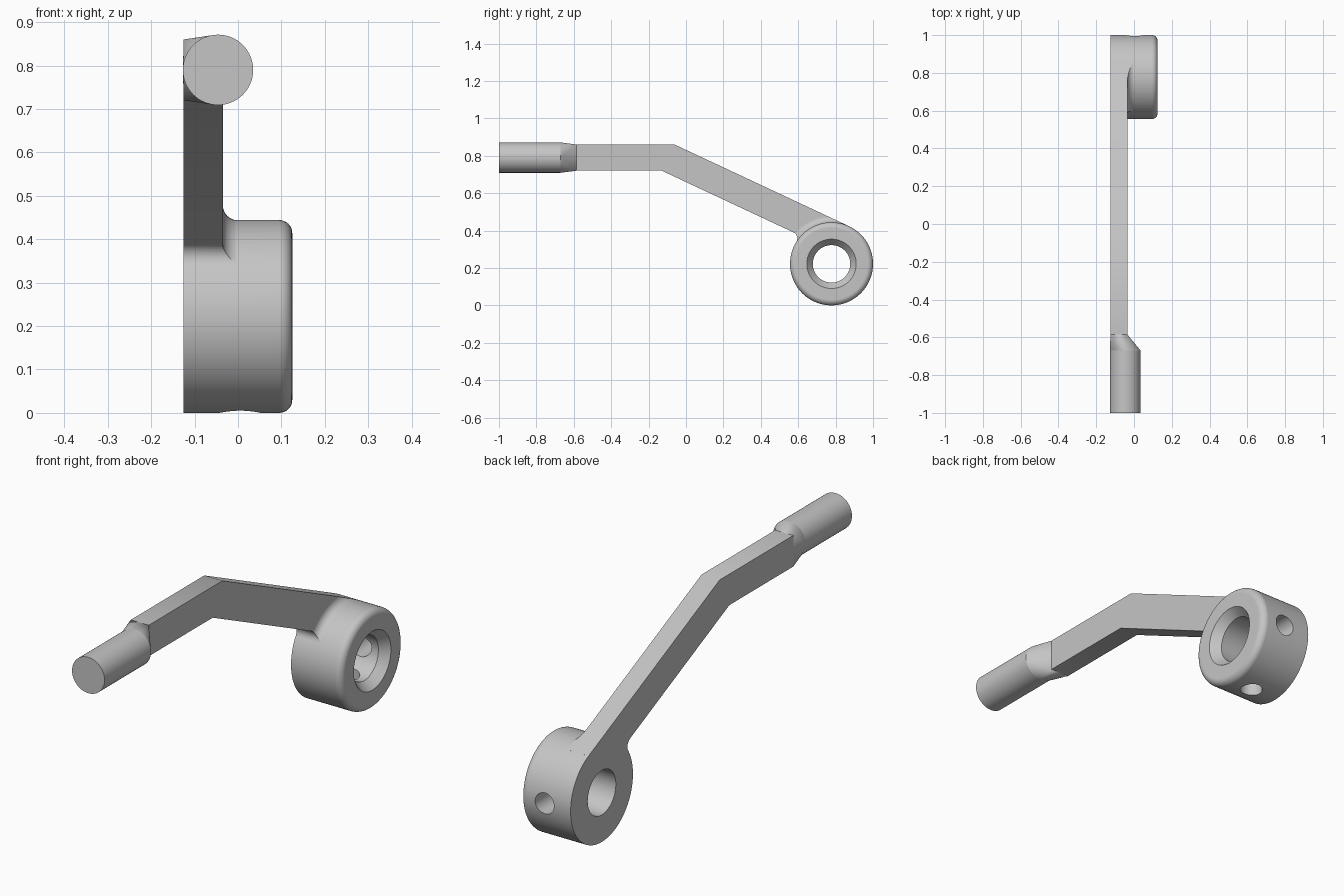
import bpy, bmesh, math
from mathutils import Vector

cube = bpy.data.objects.get("Cube")
if cube:
    bpy.data.objects.remove(cube, do_unlink=True)

steel = bpy.data.materials.new("plain grey metal")
steel.use_nodes = True
grey = (0.56, 0.56, 0.56, 1)
steel.diffuse_color = grey
steel.node_tree.nodes["Principled BSDF"].inputs["Base Color"].default_value = grey

HUB = Vector((0.778, 0.222))      # hub centre in (y, z)
HUB_R = 0.222
BACK, INNER, FRONT = -0.125, -0.035, 0.125   # x planes of the part


def finish(name, bm):
    bmesh.ops.recalc_face_normals(bm, faces=bm.faces)
    mesh = bpy.data.meshes.new(name)
    bm.to_mesh(mesh)
    bm.free()
    mesh.materials.append(steel)
    ob = bpy.data.objects.new(name, mesh)
    bpy.context.collection.objects.link(ob)
    return ob


def ring_lathe(name, profile, n=96):
    """Revolve a closed (x, radius) loop about the hub axis."""
    bm = bmesh.new()
    rings = []
    for i in range(n):
        a = math.tau * i / n
        rings.append([bm.verts.new((x, HUB.x + r * math.cos(a), HUB.y + r * math.sin(a)))
                      for x, r in profile])
    m = len(profile)
    for i in range(n):
        p, q = rings[i], rings[(i + 1) % n]
        for j in range(m):
            k = (j + 1) % m
            bm.faces.new((p[j], p[k], q[k], q[j]))
    return finish(name, bm)


def prism(name, outline, x0, x1):
    """Extrude a (y, z) outline along x."""
    bm = bmesh.new()
    face = bm.faces.new([bm.verts.new((x0, y, z)) for y, z in outline])
    new = bmesh.ops.extrude_face_region(bm, geom=[face])["geom"]
    bmesh.ops.translate(bm, vec=(x1 - x0, 0, 0),
                        verts=[v for v in new if isinstance(v, bmesh.types.BMVert)])
    return finish(name, bm)


def circle(y, n=64):
    return [Vector((-0.046 + 0.081 * math.cos(math.tau * i / n), y,
                    0.79 + 0.081 * math.sin(math.tau * i / n))) for i in range(n)]


def boolean(target, tool, operation):
    tool.hide_render = True
    mod = target.modifiers.new("cut", 'BOOLEAN')
    mod.operation, mod.solver, mod.object = operation, 'EXACT', tool
    bpy.context.view_layer.objects.active = target
    bpy.ops.object.modifier_apply(modifier=mod.name)
    bpy.data.objects.remove(tool, do_unlink=True)


def arc(cx, cy, r, a0, a1, n=8):
    return [(cx + r * math.cos(math.radians(a0 + (a1 - a0) * i / n)),
             cy + r * math.sin(math.radians(a0 + (a1 - a0) * i / n))) for i in range(n + 1)]


# Hub ring with a rounded outer rim and a countersunk bore
rim = 0.03
hub = ring_lathe("crank_arm_and_hub",
                 [(BACK, 0.1), (BACK, HUB_R)]
                 + arc(FRONT - rim, HUB_R - rim, rim, 90, 0)
                 + [(FRONT, 0.132), (FRONT - 0.04, 0.1)])

# Arm outline: level run, sloping run tangent to the hub, filleted underside
up = Vector((0.424, 0.9057))
along = Vector((up.y, -up.x))
top_end = HUB + up * HUB_R
top_bend = top_end - along * ((0.86 - top_end.y) / up.x)
low_bend = Vector((-0.13, 0.72))
fil = 0.035
rel = HUB - low_bend
t = rel.dot(along) - math.sqrt((HUB_R + fil) ** 2 - (rel.dot(-up) - fil) ** 2)
fc = low_bend + along * t - up * fil
a0 = math.degrees(math.atan2(up.y, up.x))
to_hub = HUB - fc
a1 = math.degrees(math.atan2(to_hub.y, to_hub.x))
touch = HUB - to_hub.normalized() * (HUB_R - 0.02)
outline = ([(-0.585, 0.72), tuple(low_bend)] + arc(fc.x, fc.y, fil, a0, a1)
           + [tuple(touch), tuple(HUB + up * (HUB_R - 0.02)), tuple(top_end),
              tuple(top_bend), (-0.585, 0.86)])
arm = prism("arm", outline, BACK, 0.0)

# Thin the arm, leaving a concave flare where it meets the hub
slab = prism("slab", [(-1, -1), (2, -1), (2, 2), (-1, 2)], INNER, 0.2)
flare_r = HUB_R - 0.0005
flare = ring_lathe("flare", [(-0.1, 0.02), (-0.1, flare_r + fil)]
                   + arc(0, flare_r + fil, fil, 180, 270) + [(0.1, flare_r), (0.1, 0.02)])
boolean(slab, flare, 'DIFFERENCE')
boolean(arm, slab, 'DIFFERENCE')
boolean(hub, arm, 'UNION')

# Two radial set screw holes: rearward and downward
for direction in (Vector((0, 1, 0)), Vector((0, 0, -1))):
    bm = bmesh.new()
    bmesh.ops.create_cone(bm, cap_ends=True, segments=32, radius1=0.047, radius2=0.047, depth=0.24)
    bm.transform(direction.to_track_quat('Z', 'Y').to_matrix().to_4x4())
    bmesh.ops.translate(bm, verts=bm.verts,
                        vec=Vector((0.005, HUB.x, HUB.y)) + direction * 0.18)
    boolean(hub, finish("screw_hole", bm), 'DIFFERENCE')

# Round handle
bm = bmesh.new()
front = [bm.verts.new(p) for p in circle(-1)]
back = [bm.verts.new(p) for p in circle(-0.67)]
bm.faces.new(front)
for i in range(len(front)):
    k = (i + 1) % len(front)
    bm.faces.new((front[i], front[k], back[k], back[i]))
handle = finish("handle", bm)

# Neck blending the round handle into the flat arm
bm = bmesh.new()
for p in circle(-0.67) + [Vector((x, -0.585, z)) for x in (BACK, INNER) for z in (0.72, 0.86)]:
    bm.verts.new(p)
bmesh.ops.convex_hull(bm, input=bm.verts)
bm.normal_update()
caps = [f for f in bm.faces if abs(f.normal.y) > 0.99]
bmesh.ops.delete(bm, geom=caps, context='FACES')
neck = finish("handle_neck", bm)

# Smooth shading with crisp edges
for ob in (hub, handle, neck):
    bpy.ops.object.select_all(action='DESELECT')
    ob.select_set(True)
    bpy.context.view_layer.objects.active = ob
    bpy.ops.object.shade_smooth_by_angle(angle=math.radians(30))
    ob.modifiers.new("even_shading", 'WEIGHTED_NORMAL').keep_sharp = True
